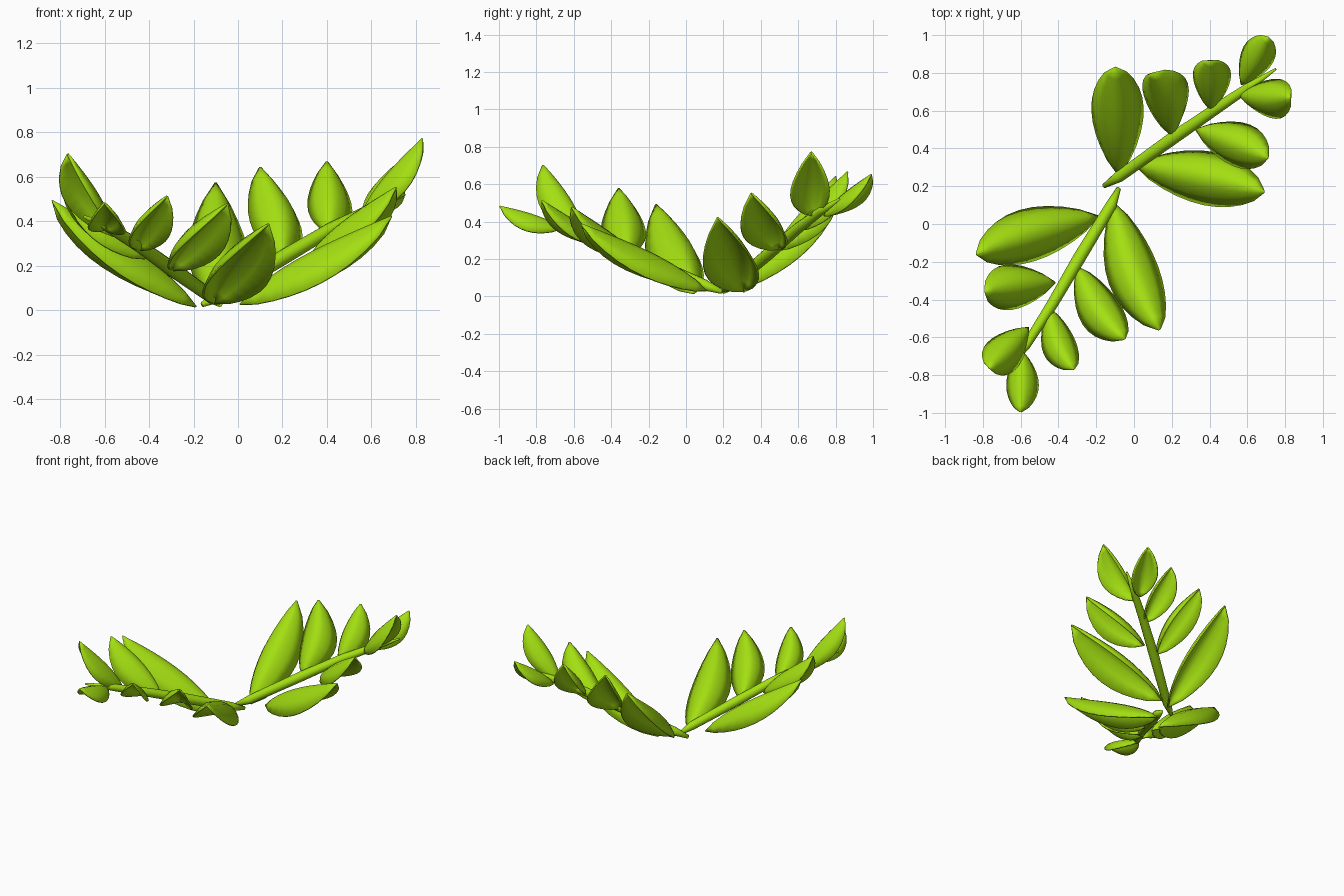
import bpy
from math import sin, cos, pi
from mathutils import Vector

if "Cube" in bpy.data.objects:
    bpy.data.objects.remove(bpy.data.objects["Cube"])

mat = bpy.data.materials.new("leaf_green")
mat.diffuse_color = (0.37, 0.74, 0.006, 1)
mat.use_nodes = True
mat.node_tree.nodes["Principled BSDF"].inputs["Base Color"].default_value = mat.diffuse_color
UP = Vector((0, 0, 1))


def mesh_object(name, verts, faces):
    me = bpy.data.meshes.new(name)
    me.from_pydata(verts, [], faces)
    me.materials.append(mat)
    for p in me.polygons:
        p.use_smooth = True
    ob = bpy.data.objects.new(name, me)
    bpy.context.collection.objects.link(ob)
    return ob


def leaf(name, base, tip, width, bow=0.0, tilt=0.12, bulge=0.055, droop=1.0, rows=10, cols=6):
    """Pointed arched blade: raised midrib, both edges drooping, bowed sideways."""
    base, tip = Vector(base), Vector(tip)
    d = tip - base
    side = d.cross(UP).normalized()
    if side.dot(Vector((-1, 1, 0))) < 0:
        side = -side
    axis = d.normalized()
    normal = (UP - axis * axis.z).normalized()
    verts, faces = [], []
    for i in range(rows + 1):
        t = i / rows
        mid = (base + d * t + normal * (bulge * d.length * sin(pi * t ** 0.75))
               + side * (bow * sin(pi * t)))
        half = width / 2 * max(sin(pi * t), 0.0) ** 0.75 + 0.002
        for j in range(cols + 1):
            u = 2 * j / cols - 1
            verts.append(mid + side * (u * half) + UP * (tilt * u * half)
                         - normal * (droop * half * u * u))
    n = cols + 1
    flip = side.cross(d).z > 0
    for i in range(rows):
        for j in range(cols):
            a = i * n + j
            f = (a, a + 1, a + n + 1, a + n)
            faces.append(f[::-1] if flip else f)
    ob = mesh_object(name, verts, faces)
    s = ob.modifiers.new("thickness", "SOLIDIFY")
    s.thickness = 0.01
    s.offset = 0


def stem(name, points, radii, sides=10):
    """Tapered round stalk through the given points."""
    pts = [Vector(p) for p in points]
    verts, faces = [], []
    axis = (pts[-1] - pts[0]).normalized()
    a = axis.cross(UP).normalized()
    b = a.cross(axis)
    for p, r in zip(pts, radii):
        for k in range(sides):
            w = 2 * pi * k / sides
            verts.append(p + a * (r * cos(w)) + b * (r * sin(w)))
    for i in range(len(pts) - 1):
        for k in range(sides):
            m = (k + 1) % sides
            faces.append((i * sides + k, i * sides + m,
                          (i + 1) * sides + m, (i + 1) * sides + k))
    last = (len(pts) - 1) * sides
    faces += [tuple(range(sides))[::-1], tuple(range(last, last + sides))]
    mesh_object(name, verts, faces)


# stalks of the two fronds
RADII = (0.012, 0.03, 0.034, 0.03, 0.024, 0.006)
stem("back_stem", [(-0.16, 0.20, 0.025), (-0.08, 0.25, 0.065), (0.2, 0.45, 0.235),
                   (0.42, 0.6, 0.365), (0.6, 0.72, 0.455), (0.75, 0.82, 0.52)], RADII)
stem("front_stem", [(-0.08, 0.19, 0.025), (-0.12, 0.1, 0.06), (-0.29, -0.18, 0.18),
                    (-0.43, -0.42, 0.28), (-0.57, -0.64, 0.365), (-0.69, -0.8, 0.42)], RADII)

# leaflets: base, tip, width, sideways bow
BACK = [((-0.08, 0.26, 0.03), (-0.10, 0.83, 0.57), 0.265, -0.005),
        ((0.20, 0.47, 0.24), (0.10, 0.80, 0.64), 0.23, -0.04),
        ((0.41, 0.60, 0.35), (0.40, 0.865, 0.665), 0.19, -0.01),
        ((0.57, 0.74, 0.43), (0.71, 0.99, 0.65), 0.165, 0.0),
        ((0.56, 0.68, 0.43), (0.83, 0.67, 0.77), 0.20, -0.01),
        ((0.33, 0.50, 0.25), (0.71, 0.35, 0.55), 0.225, 0.01),
        ((0.01, 0.31, 0.025), (0.69, 0.17, 0.42), 0.275, 0.01)]
FRONT = [((-0.19, 0.04, 0.015), (-0.835, -0.16, 0.49), 0.27, 0.015),
         ((-0.42, -0.31, 0.23), (-0.79, -0.36, 0.575), 0.23, 0.008),
         ((-0.56, -0.55, 0.33), (-0.765, -0.765, 0.70), 0.195, 0.0),
         ((-0.60, -0.67, 0.36), (-0.60, -0.995, 0.48), 0.16, -0.01),
         ((-0.45, -0.45, 0.27), (-0.32, -0.77, 0.51), 0.17, 0.025),
         ((-0.30, -0.23, 0.18), (-0.05, -0.61, 0.475), 0.215, 0.03),
         ((-0.11, 0.11, 0.03), (0.135, -0.56, 0.385), 0.265, 0.03)]
for label, leaves in (("back", BACK), ("front", FRONT)):
    for k, (b, t, w, bow) in enumerate(leaves, 1):
        leaf(f"{label}_leaf_{k}", b, t, w, bow)
